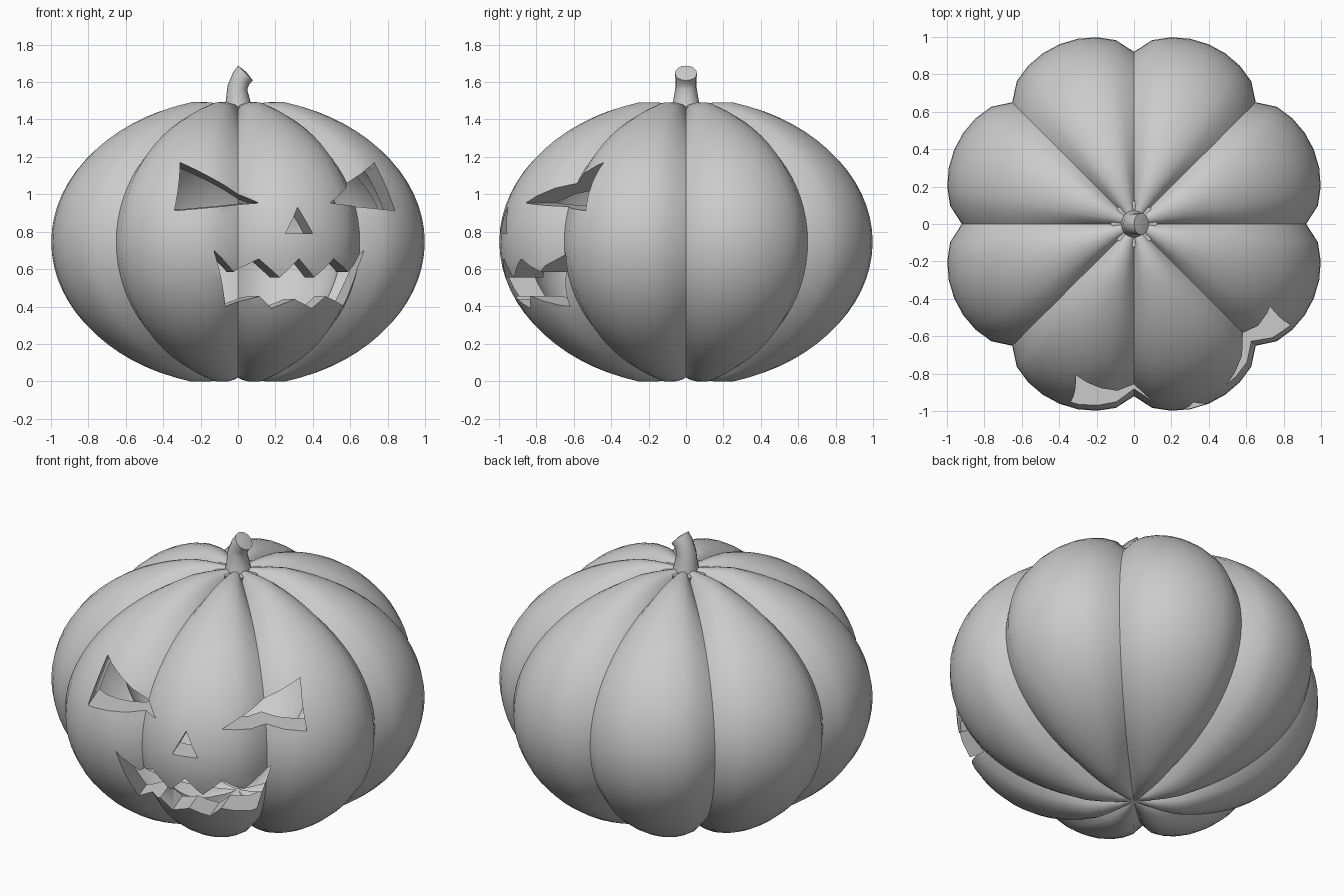
import bpy, bmesh
from math import sin, cos, pi, radians
from mathutils import Vector

if "Cube" in bpy.data.objects:
    bpy.data.objects.remove(bpy.data.objects["Cube"])

MID = 0.745                 # height of the pumpkin's centre
FACE = radians(18.5)        # the carved face is turned towards +x


def finish(name, bm, angle=35):
    bmesh.ops.recalc_face_normals(bm, faces=bm.faces)
    me = bpy.data.meshes.new(name)
    bm.to_mesh(me)
    bm.free()
    ob = bpy.data.objects.new(name, me)
    bpy.context.collection.objects.link(ob)
    if angle:
        smooth(ob, angle)
    return ob


def smooth(ob, angle):
    bpy.ops.object.select_all(action='DESELECT')
    ob.select_set(True)
    bpy.context.view_layer.objects.active = ob
    bpy.ops.object.shade_smooth_by_angle(angle=radians(angle))


def loft(bm, rings, ends):
    rows = [[bm.verts.new(p) for p in r] for r in rings]
    n = len(rows[0])
    for a, b in zip(rows, rows[1:]):
        for i in range(n):
            j = (i + 1) % n
            bm.faces.new((a[i], a[j], b[j], b[i]))
    for row, tip in zip((rows[0], rows[-1]), ends):
        v = bm.verts.new(tip)
        for i in range(n):
            bm.faces.new((row[i], row[(i + 1) % n], v))


# eight-lobed body surface
def body_point(a, t, s):
    f = 0.92 + 0.12 * abs(sin(4 * a)) ** 0.6
    h = 0.725 + 0.6 * (f - 0.96) * min(1, sin(t) / 0.25)
    return Vector((s * f * sin(t) * cos(a), s * f * sin(t) * sin(a), MID - s * h * cos(t)))


def body_surface(name, s, seg=64, rows=36):
    bm = bmesh.new()
    rings = [[body_point(2 * pi * i / seg, pi * k / rows, s) for i in range(seg)]
             for k in range(1, rows)]
    loft(bm, rings, [(0, 0, MID - s * 0.725), (0, 0, MID + s * 0.725)])
    return finish(name, bm, None)


# prisms for the carved face, in the turned face frame
def face_cutters(shapes):
    bm = bmesh.new()
    c, s = cos(FACE), sin(FACE)
    for pts in shapes:
        front, back = ([bm.verts.new((u * c - w * s, u * s + w * c, z)) for u, z in pts]
                       for w in (-1.3, -0.1))
        n = len(pts)
        bm.faces.new(front)
        bm.faces.new(back[::-1])
        for i in range(n):
            j = (i + 1) % n
            bm.faces.new((front[i], back[i], back[j], front[j]))
    return finish("face_cutter", bm, None)


def mirror(pts):
    return [(-u, z) for u, z in reversed(pts)]


eye = [(0.195, 0.953), (0.625, 0.912), (0.55, 1.17)]
nose = [(-0.075, 0.79), (0.075, 0.79), (0, 0.93)]
half_mouth = [(0.11, 0.39), (0.18, 0.455), (0.335, 0.40), (0.435, 0.70),
              (0.31, 0.585), (0.205, 0.655), (0.095, 0.555)]
mouth = [(0, 0.44)] + half_mouth + [(0, 0.655)] + mirror(half_mouth)

# hollow body with the face cut through its wall
body = body_surface("pumpkin_body", 1.0)
cavity = body_surface("cavity_cutter", 0.85)
face = face_cutters([eye, mirror(eye), nose, mouth])
bpy.context.view_layer.objects.active = body
for cutter in (cavity, face):
    cutter.hide_render = True
    m = body.modifiers.new("cut", 'BOOLEAN')
    m.operation = 'DIFFERENCE'
    m.solver = 'EXACT'
    m.object = cutter
    bpy.ops.object.modifier_apply(modifier=m.name)
    bpy.data.objects.remove(cutter)
smooth(body, 35)

# star-shaped collar, showing in the grooves round the stem
bm = bmesh.new()
rings = [[((0.13 if i % 2 == 0 else 0.085) * cos(pi * i / 8),
           (0.13 if i % 2 == 0 else 0.085) * sin(pi * i / 8), z) for i in range(16)]
         for z in (1.44, 1.47)]
loft(bm, rings, [(0, 0, 1.44), (0, 0, 1.47)])
finish("stem_collar", bm)

# bent stem: centre x, z, radius, tilt
bm = bmesh.new()
path = [(0, 1.43, 0.078, 0), (0, 1.50, 0.065, 0), (-0.003, 1.57, 0.054, 12),
        (0.017, 1.62, 0.054, 38), (0.04, 1.648, 0.056, 45)]
rings = []
for x, z, r, tilt in path:
    t = radians(tilt)
    rings.append([(x + r * cos(a) * cos(t), r * sin(a) * 1.05, z - r * cos(a) * sin(t))
                  for a in (2 * pi * i / 16 for i in range(16))])
loft(bm, rings, [(0, 0, 1.43), (0.045, 0, 1.653)])
finish("stem", bm, 50)
